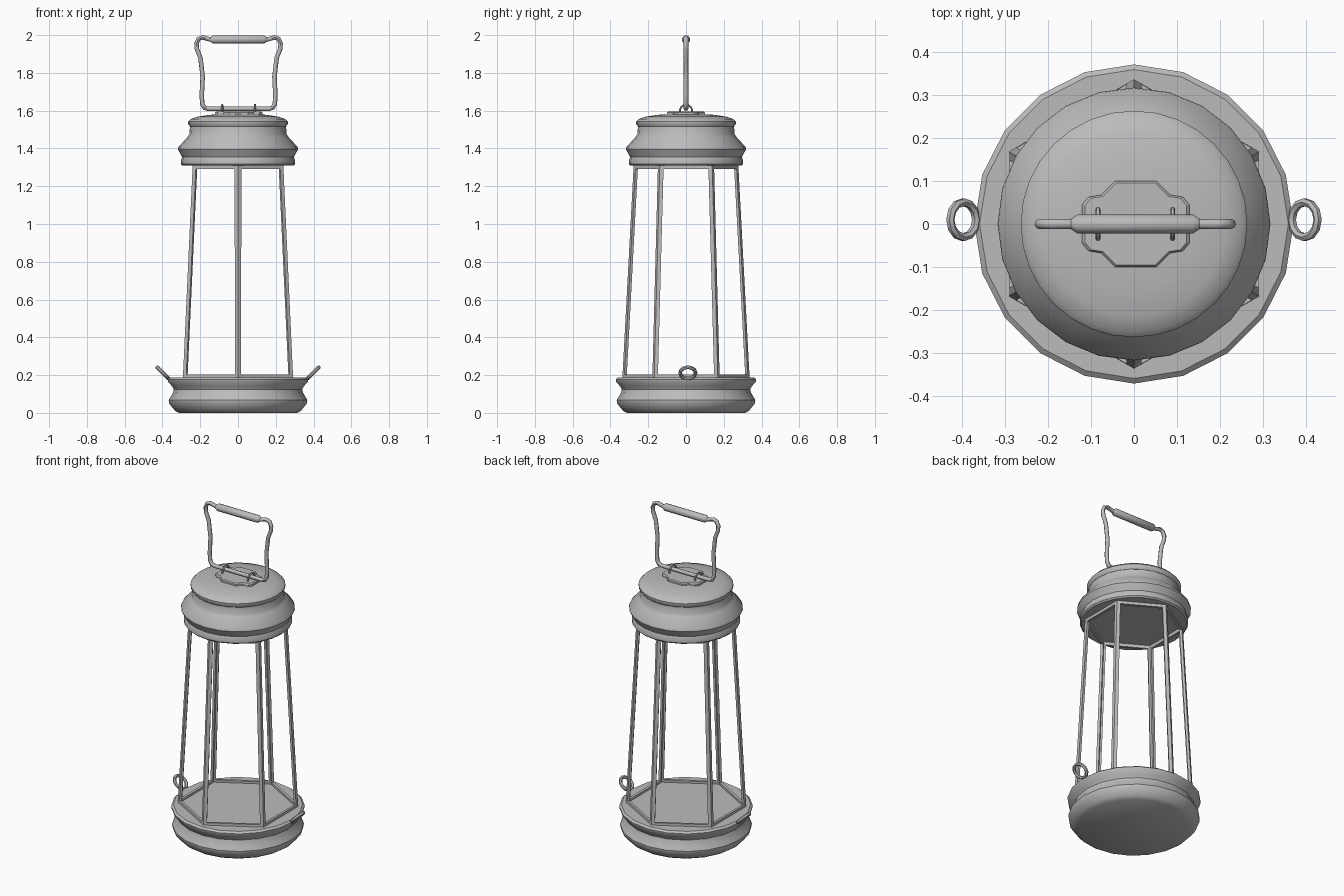
import bpy, bmesh
from math import sin, cos, pi
from mathutils import Vector

cube = bpy.data.objects.get("Cube")
if cube:
    bpy.data.objects.remove(cube)

GREY = (0.5, 0.5, 0.5, 1)
metal = bpy.data.materials.new("grey metal")
metal.diffuse_color = GREY
metal.use_nodes = True
metal.node_tree.nodes["Principled BSDF"].inputs["Base Color"].default_value = GREY


def finish(bm, name, smooth=None):
    """Turn a bmesh into a named object, optionally smooth shaded."""
    bmesh.ops.recalc_face_normals(bm, faces=bm.faces)
    mesh = bpy.data.meshes.new(name)
    bm.to_mesh(mesh)
    bm.free()
    mesh.materials.append(metal)
    obj = bpy.data.objects.new(name, mesh)
    bpy.context.collection.objects.link(obj)
    if smooth:
        bpy.ops.object.select_all(action='DESELECT')
        obj.select_set(True)
        bpy.context.view_layer.objects.active = obj
        bpy.ops.object.shade_smooth_by_angle(angle=smooth)
    return obj


def skin(bm, rings, closed=False):
    """Bridge equal rings of points; cap the ends unless closed."""
    loops = [[bm.verts.new(p) for p in ring] for ring in rings]
    n = len(loops[0])
    pairs = list(zip(loops, loops[1:]))
    if closed:
        pairs.append((loops[-1], loops[0]))
    else:
        bm.faces.new(loops[0])
        bm.faces.new(loops[-1])
    for a, b in pairs:
        for i in range(n):
            j = (i + 1) % n
            bm.faces.new((a[i], a[j], b[j], b[i]))


def circle(r, z, n):
    return [(r * sin(2 * pi * i / n), r * cos(2 * pi * i / n), z) for i in range(n)]


def lathe(name, profile, n):
    bm = bmesh.new()
    skin(bm, [circle(r, z, n) for r, z in profile])
    return finish(bm, name, 0.6)


def tube(bm, path, radius, side, n=8, closed=False):
    """Sweep a circle along a planar path whose plane normal is side."""
    pts = [Vector(p) for p in path]
    side = Vector(side).normalized()
    rings = []
    for i, p in enumerate(pts):
        before = pts[i - 1] if closed or i else p
        after = pts[(i + 1) % len(pts)] if closed or i + 1 < len(pts) else p
        across = (after - before).normalized().cross(side)
        rings.append([p + radius * (cos(2 * pi * k / n) * side + sin(2 * pi * k / n) * across)
                      for k in range(n)])
    skin(bm, rings, closed)


# Rounded base with a waist and a flat floor
lathe("base", [(0.315, 0), (0.335, 0.013), (0.365, 0.05), (0.367, 0.068), (0.345, 0.105),
               (0.34, 0.125), (0.348, 0.14), (0.37, 0.165), (0.372, 0.178), (0.36, 0.188)], 20)

# Stepped lid with a shallow dome
lathe("lid", [(0.295, 1.31), (0.303, 1.318), (0.303, 1.335), (0.296, 1.355), (0.318, 1.395),
              (0.316, 1.407), (0.268, 1.46), (0.258, 1.475), (0.254, 1.518)], 24)
lathe("lid_dome", [(0.254, 1.515), (0.264, 1.53), (0.264, 1.542), (0.252, 1.555),
                   (0.215, 1.568), (0.15, 1.578), (0.07, 1.583)], 32)

# Six-sided tapering frame with open windows
bm = bmesh.new()
low, high = [[bm.verts.new(p) for p in circle(r, z, 6)]
             for r, z in ((0.337, 0.183), (0.277, 1.312))]
panels = [bm.faces.new((low[i], low[(i + 1) % 6], high[(i + 1) % 6], high[i])) for i in range(6)]
bmesh.ops.recalc_face_normals(bm, faces=panels)
bmesh.ops.inset_individual(bm, faces=panels, thickness=0.028)
bmesh.ops.delete(bm, geom=panels, context='FACES')
frame = finish(bm, "window_frame")
thick = frame.modifiers.new("thickness", 'SOLIDIFY')
thick.thickness = 0.015
thick.offset = -1
thick.use_even_offset = True

# Notched mounting plate on the dome
quarter = [(0.125, 0.045), (0.11, 0.063), (0.08, 0.068), (0.048, 0.1)]
half = quarter + [(-x, y) for x, y in reversed(quarter)]
outline = half + [(-x, -y) for x, y in half]
bm = bmesh.new()
skin(bm, [[(x * s + 0.004, y * s, z) for x, y in outline]
          for s, z in ((1, 1.565), (1, 1.59), (0.95, 1.596))])
finish(bm, "handle_plate")

# Two staples holding the handle
bm = bmesh.new()
for x in (-0.084, 0.09):
    arch = [(x, 0.033 * cos(pi * i / 8), 1.597 + 0.034 * sin(pi * i / 8)) for i in range(9)]
    tube(bm, [(x, 0.036, 1.575)] + arch + [(x, -0.036, 1.575)], 0.006, (1, 0, 0), 6)
finish(bm, "handle_staples", 0.8)

# Bail handle: one closed bent rod
bend = [(0.16, 1.61), (0.18, 1.615), (0.192, 1.635), (0.195, 1.68), (0.19, 1.78), (0.202, 1.88),
        (0.22, 1.925), (0.223, 1.955), (0.212, 1.98), (0.192, 1.988), (0.15, 1.977)]
path = bend + [(-x, z) for x, z in reversed(bend)]
bm = bmesh.new()
tube(bm, [(x + 0.003, 0, z) for x, z in path], 0.012, (0, 1, 0), 8, True)
finish(bm, "handle_rod", 0.8)

# Grip with tapered ends
bm = bmesh.new()
grip = [(-0.15, 0.012), (-0.135, 0.022), (0.135, 0.022), (0.15, 0.012)]
skin(bm, [[(x + 0.003, r * cos(pi * k / 6), 1.977 + r * sin(pi * k / 6)) for k in range(12)]
          for x, r in grip])
finish(bm, "handle_grip", 0.6)

# Tilted oval rings on both sides of the base
for name, s in (("left_ring", 1), ("right_ring", -1)):
    bm = bmesh.new()
    oval = [(s * (0.398 + 0.03 * cos(pi * i / 6)), 0.041 * sin(pi * i / 6) + 0.01,
             0.212 + 0.03 * cos(pi * i / 6)) for i in range(12)]
    tube(bm, oval, 0.01, (-s, 0, 1), 6, True)
    finish(bm, name, 0.8)
